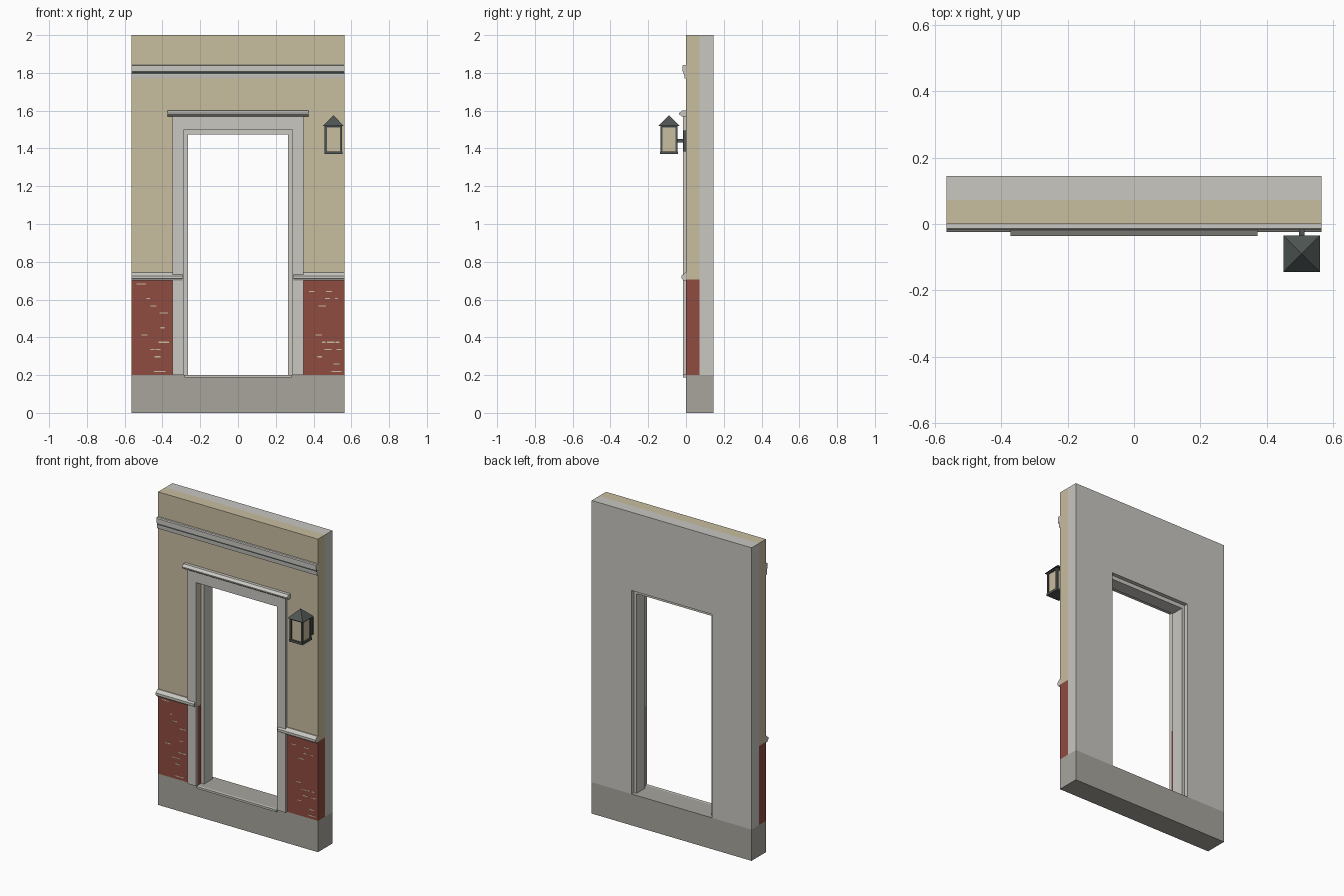
import bpy, bmesh, random
from mathutils import Vector

if "Cube" in bpy.data.objects:
    bpy.data.objects.remove(bpy.data.objects["Cube"])

def mat(name, r, g, b):
    m = bpy.data.materials.new(name)
    m.diffuse_color = (r, g, b, 1)
    m.use_nodes = True
    m.node_tree.nodes["Principled BSDF"].inputs["Base Color"].default_value = m.diffuse_color
    return m

TRIM = mat("pale_grey_trim", .578, .571, .533)
STONE = mat("stone_grey", .392, .376, .337)
TAN = mat("tan_plaster", .584, .509, .352)
BRICK = mat("brick_red", .275, .072, .053)
METAL = mat("dark_metal", .076, .091, .087)

def extrude(name, pts, vec, material):
    """Solid made by sweeping a flat outline along a vector."""
    bm = bmesh.new()
    face = bm.faces.new([bm.verts.new(p) for p in pts])
    new = bmesh.ops.extrude_face_region(bm, geom=[face])["geom"]
    bmesh.ops.translate(bm, vec=Vector(vec),
                        verts=[v for v in new if isinstance(v, bmesh.types.BMVert)])
    bmesh.ops.recalc_face_normals(bm, faces=bm.faces)
    me = bpy.data.meshes.new(name)
    bm.to_mesh(me)
    bm.free()
    me.materials.append(material)
    ob = bpy.data.objects.new(name, me)
    bpy.context.collection.objects.link(ob)
    return ob

def box(name, x0, x1, y0, y1, z0, z1, material):
    return extrude(name, [(x0, y0, z0), (x1, y0, z0), (x1, y0, z1), (x0, y0, z1)],
                   (0, y1 - y0, 0), material)

def arch(name, xo, xi, z0, zi, zo, y0, y1, material):
    """Upside-down U standing around the doorway."""
    pts = [(-xo, z0), (-xi, z0), (-xi, zi), (xi, zi), (xi, z0), (xo, z0), (xo, zo), (-xo, zo)]
    return extrude(name, [(x, y0, z) for x, z in pts], (0, y1 - y0, 0), material)

def moulding(name, prof, x0, x1, material=TRIM):
    """(y, z) profile swept along x."""
    return extrude(name, [(x0, y, z) for y, z in prof], (x1 - x0, 0, 0), material)

W, D, MID = 0.565, 0.145, 0.072   # half width, depth, layer split
HX, HZ = 0.285, 1.5               # doorway half width and top

# wall layers
box("wall_base", -W, W, 0, D, 0, 0.2, STONE)
arch("inner_wall", W, HX, 0.2, HZ, 2, MID, D, TRIM)
arch("plaster_wall", W, HX, 0.705, HZ, 2, 0, MID, TAN)

# door surround
arch("door_lining", HX, 0.265, 0.2, 1.475, HZ, 0.035, 0.12, TRIM)
arch("door_casing", 0.347, HX, 0.2, HZ, 1.58, -0.015, 0, TRIM)
box("door_sill", -0.282, 0.282, -0.017, 0.0, 0.187, 0.2, TRIM)
moulding("door_cap", [(0, 1.57), (-0.022, 1.57), (-0.036, 1.58), (-0.036, 1.587),
                      (-0.02, 1.6), (0, 1.6)], -0.372, 0.372)

# brick dado, chair rail and exposed mortar flecks
rail = [(0, 0.7), (-0.014, 0.7), (-0.02, 0.71), (-0.024, 0.712), (-0.024, 0.725),
        (-0.006, 0.742), (0, 0.742)]
random.seed(4)
for side, s in (("left", -1), ("right", 1)):
    a, b = sorted((s * HX, s * W))
    box("brick_" + side, a, b, 0, MID, 0.2, 0.705, BRICK)
    a, b = sorted((s * 0.295, s * W))
    moulding("chair_rail_" + side, rail, a, b)
    for i in range(16):
        w = random.uniform(0.015, 0.045)
        x = s * random.uniform(0.385, 0.535)
        z = 0.22 + 0.0385 * random.randint(0, 12)
        box("mortar_" + side, x - w / 2, x + w / 2, -0.001, 0.001, z - .003, z + .003, TAN)

# upper string course
moulding("string_course", [(0, 1.77), (-0.008, 1.77), (-0.01, 1.79), (-0.01, 1.805),
                           (-0.018, 1.808), (-0.018, 1.838), (-0.013, 1.843), (0, 1.843)], -W, W)
box("string_course_groove", -W, W, -0.012, -0.002, 1.795, 1.805, METAL)

# wall lantern
LX, LY = 0.505, -0.09
def lamp_box(name, h, z0, z1, m, dx=0, dy=0):
    box(name, LX + dx - h, LX + dx + h, LY + dy - h, LY + dy + h, z0, z1, m)

lamp_box("lantern_glass", 0.039, 1.38, 1.525, TAN)
lamp_box("lantern_floor", 0.047, 1.37, 1.385, METAL)
lamp_box("lantern_top_rim", 0.046, 1.512, 1.525, METAL)
for sx in (-1, 1):
    for sy in (-1, 1):
        lamp_box("lantern_post", 0.006, 1.38, 1.515, METAL, sx * 0.04, sy * 0.04)
bpy.ops.mesh.primitive_cone_add(vertices=4, radius1=0.055 * 2 ** .5, radius2=0, depth=0.055,
                                location=(LX, LY, 1.5475), rotation=(0, 0, 0.785398))
roof = bpy.context.object
roof.name = "lantern_roof"
roof.data.materials.append(METAL)
box("lantern_arm", LX - .008, LX + .008, -0.05, -0.01, 1.432, 1.45, METAL)
box("lantern_backplate", LX - .03, LX + .03, -0.014, 0, 1.385, 1.495, METAL)
